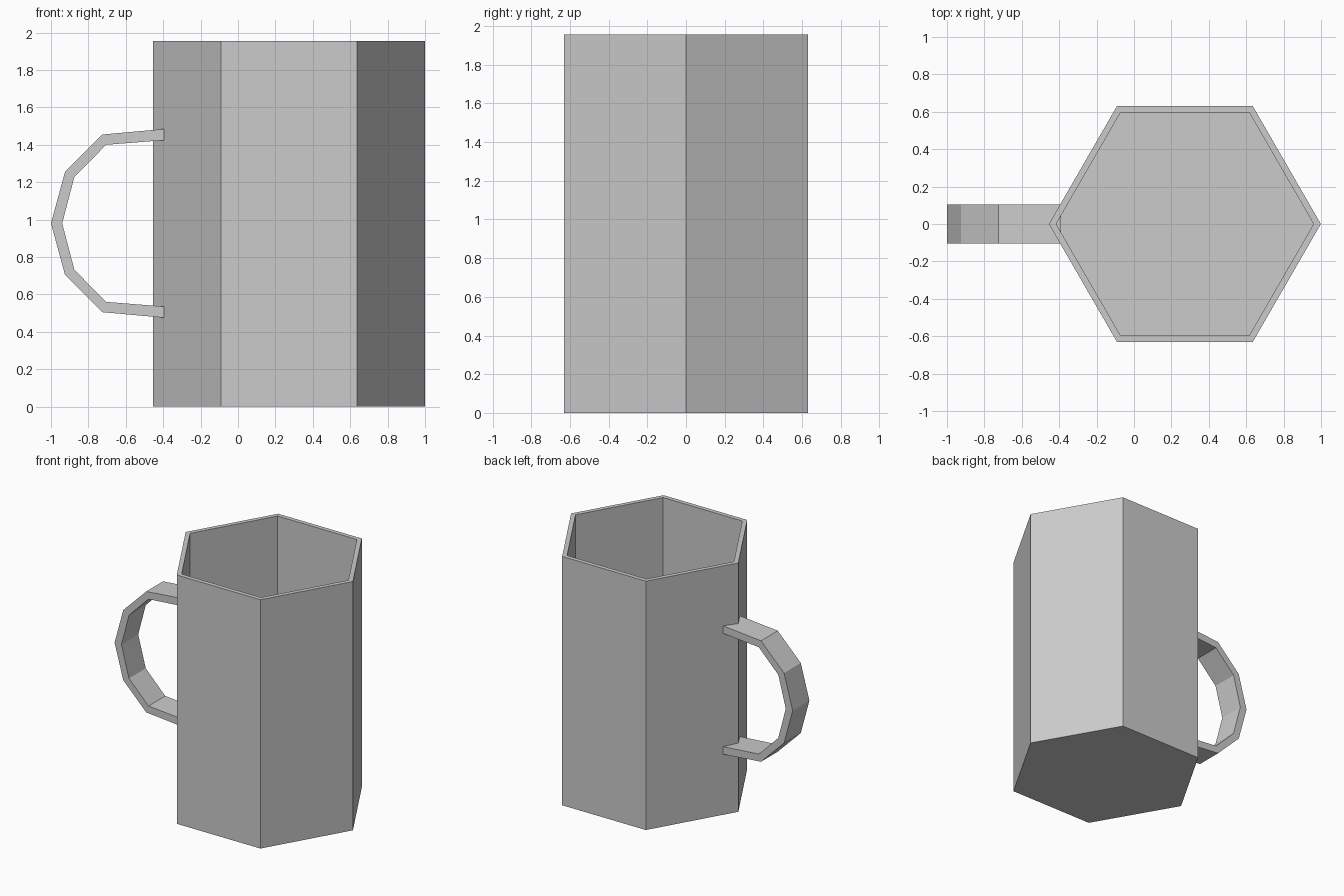
import bpy, bmesh, math

cube = bpy.data.objects.get("Cube")
if cube:
    bpy.data.objects.remove(cube, do_unlink=True)

grey = bpy.data.materials.new("plain_grey")
grey.use_nodes = True
colour = (0.6, 0.6, 0.6, 1)
grey.diffuse_color = colour
grey.node_tree.nodes["Principled BSDF"].inputs["Base Color"].default_value = colour

HEIGHT = 1.955
CENTRE_X = 0.272


def finish(name, bm):
    bmesh.ops.recalc_face_normals(bm, faces=bm.faces)
    mesh = bpy.data.meshes.new(name)
    bm.to_mesh(mesh)
    bm.free()
    mesh.materials.append(grey)
    obj = bpy.data.objects.new(name, mesh)
    bpy.context.collection.objects.link(obj)
    return obj


# Hollow six-sided body: outer wall, rim, inner wall and floor
def hexagon(bm, radius, z):
    return [bm.verts.new((CENTRE_X + radius * math.cos(i * math.tau / 6),
                          radius * math.sin(i * math.tau / 6), z)) for i in range(6)]


bm = bmesh.new()
rings = [hexagon(bm, r, z) for r, z in
         [(0.727, 0), (0.727, HEIGHT), (0.688, HEIGHT), (0.688, 0.04)]]
for a, b in zip(rings, rings[1:]):
    for i in range(6):
        j = (i + 1) % 6
        bm.faces.new((a[i], a[j], b[j], b[i]))
bm.faces.new(rings[0])
bm.faces.new(rings[-1])
finish("mug_body", bm)

# Faceted strap handle: upper half profile mirrored about its middle height
MIDDLE = 0.98
HALF_WIDTH = 0.104


def full_profile(upper):
    return upper + [(x, 2 * MIDDLE - z) for x, z in reversed(upper[:-1])]


outer = full_profile([(-0.39, 1.485), (-0.725, 1.455), (-0.925, 1.255), (-1, MIDDLE)])
inner = full_profile([(-0.39, 1.425), (-0.705, 1.4), (-0.875, 1.228), (-0.94, MIDDLE)])

bm = bmesh.new()
sections = []
for (xo, zo), (xi, zi) in zip(outer, inner):
    sections.append([bm.verts.new(p) for p in (
        (xo, -HALF_WIDTH, zo), (xo, HALF_WIDTH, zo),
        (xi, HALF_WIDTH, zi), (xi, -HALF_WIDTH, zi))])
for a, b in zip(sections, sections[1:]):
    for i in range(4):
        j = (i + 1) % 4
        bm.faces.new((a[i], a[j], b[j], b[i]))
bm.faces.new(sections[0])
bm.faces.new(sections[-1])
finish("handle", bm)
